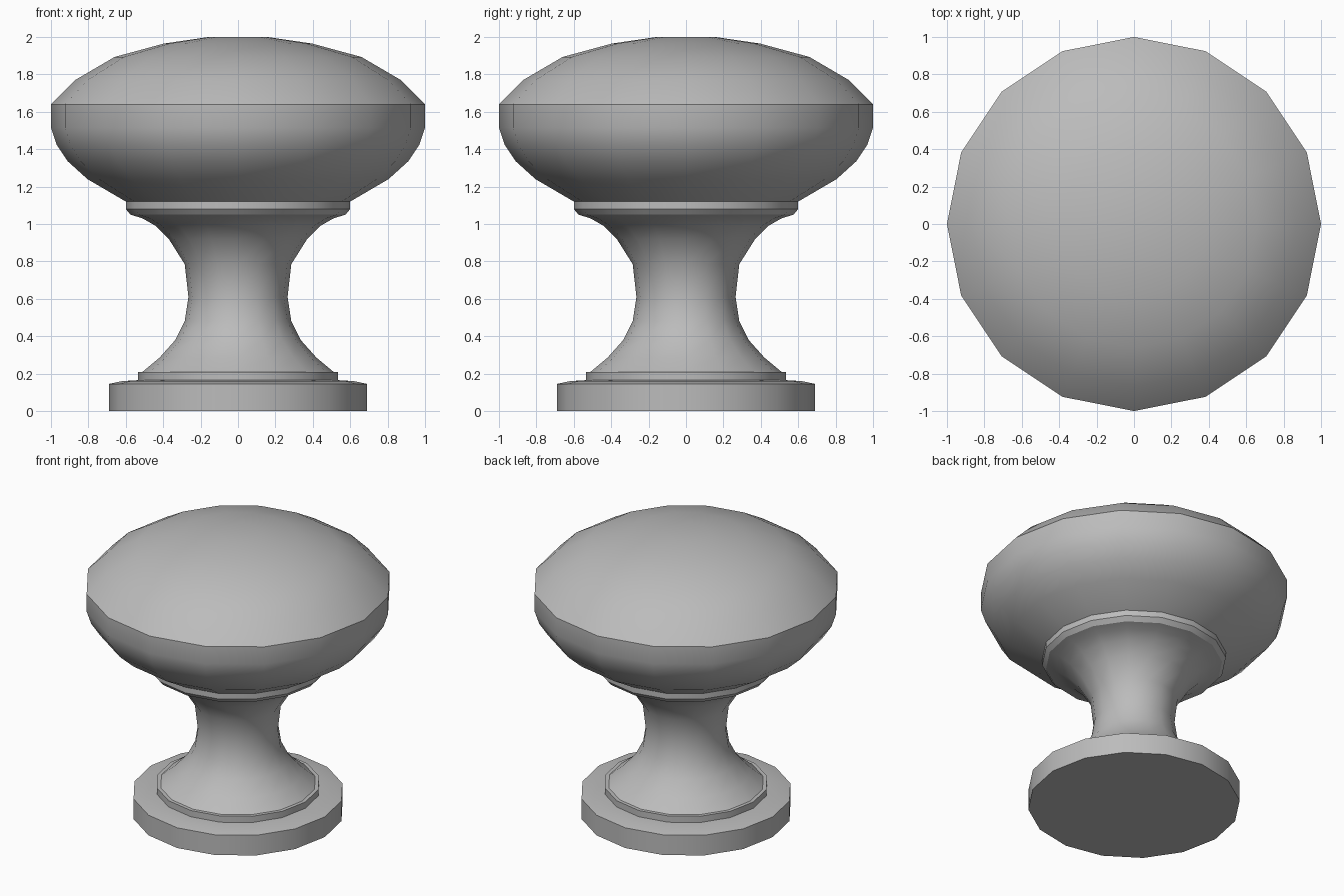
import bpy
import bmesh
import math

cube = bpy.data.objects.get("Cube")
if cube:
    bpy.data.objects.remove(cube, do_unlink=True)

SIDES = 16

# Single plain grey finish
grey = bpy.data.materials.new("satin_grey")
grey.use_nodes = True
colour = (0.5, 0.5, 0.5, 1)
grey.diffuse_color = colour
grey.node_tree.nodes["Principled BSDF"].inputs["Base Color"].default_value = colour


def lathe(name, profile):
    """Spin a (radius, height) profile about z into a faceted solid."""
    bm = bmesh.new()
    verts = [bm.verts.new((r, 0, z)) for r, z in profile]
    edges = [bm.edges.new(pair) for pair in zip(verts, verts[1:])]
    bmesh.ops.spin(bm, geom=verts + edges, cent=(0, 0, 0), axis=(0, 0, 1),
                   angle=math.tau, steps=SIDES, use_merge=True)
    bmesh.ops.remove_doubles(bm, verts=bm.verts, dist=0.0005)
    bmesh.ops.recalc_face_normals(bm, faces=bm.faces)
    mesh = bpy.data.meshes.new(name)
    bm.to_mesh(mesh)
    bm.free()
    mesh.materials.append(grey)
    obj = bpy.data.objects.new(name, mesh)
    bpy.context.collection.objects.link(obj)
    bpy.ops.object.select_all(action="DESELECT")
    obj.select_set(True)
    bpy.context.view_layer.objects.active = obj
    bpy.ops.object.shade_smooth_by_angle(angle=math.radians(32))
    return obj


# Door knob turned in one piece: mounting plate, waisted stem, collar, domed grip
plate = [(0, 0), (0.69, 0), (0.69, 0.145), (0.62, 0.16), (0.535, 0.165)]
stem = [(0.535, 0.21), (0.51, 0.21), (0.42, 0.285), (0.335, 0.38),
        (0.285, 0.48), (0.265, 0.61), (0.285, 0.785), (0.37, 0.92),
        (0.44, 0.99), (0.51, 1.03)]
collar = [(0.575, 1.05), (0.60, 1.08), (0.60, 1.12)]
grip = [(0.805, 1.24), (0.91, 1.335), (0.97, 1.425), (1, 1.515), (1, 1.64),
        (0.87, 1.77), (0.66, 1.893), (0.395, 1.965), (0.155, 2), (0, 2)]
lathe("door_knob", plate + stem + collar + grip)
